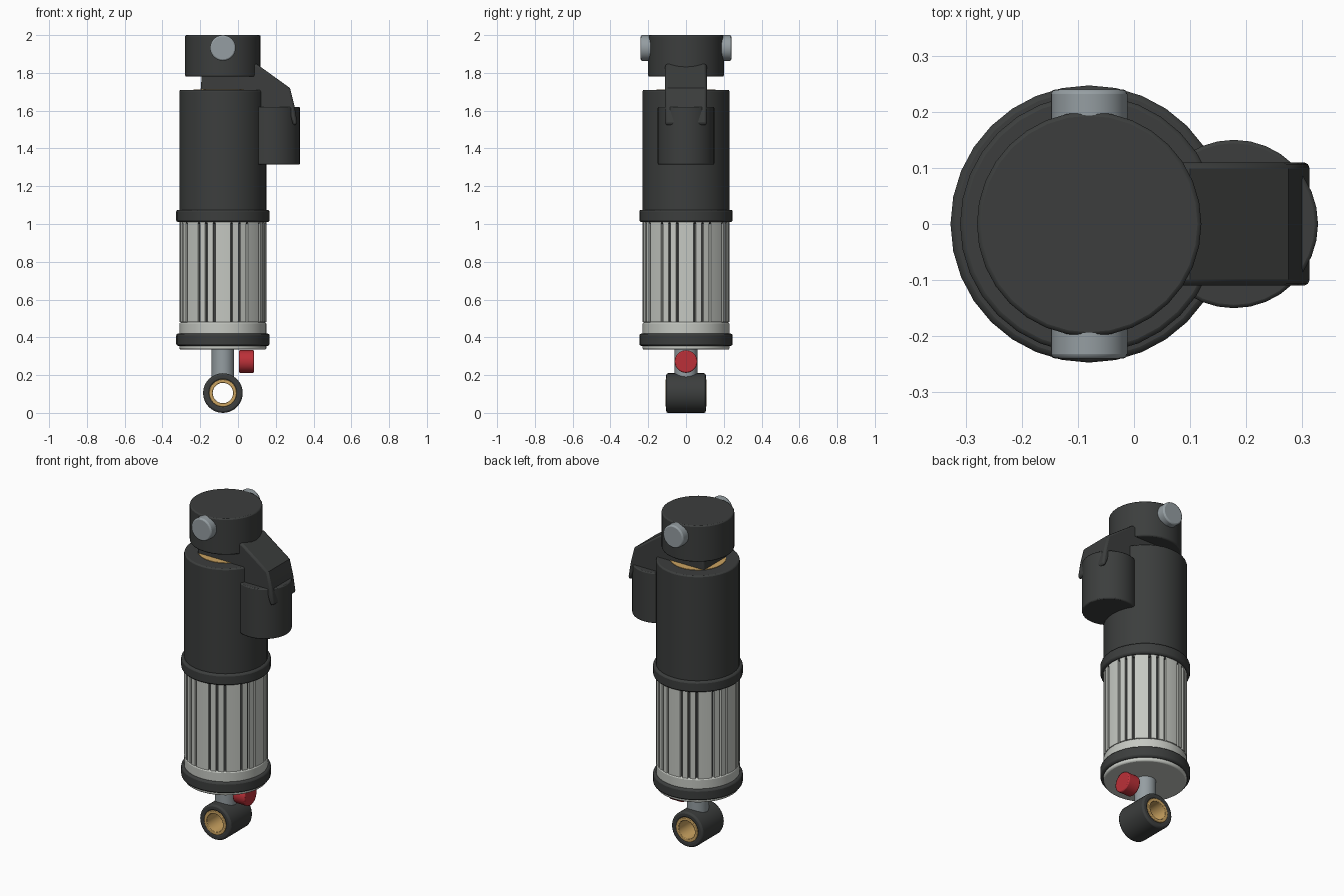
import bpy, bmesh, math
from mathutils import Matrix, Vector

if "Cube" in bpy.data.objects:
    bpy.data.objects.remove(bpy.data.objects["Cube"])

AX = -0.08  # x of the main axis


def mat(name, rgb):
    m = bpy.data.materials.new(name)
    m.diffuse_color = (*rgb, 1)
    m.use_nodes = True
    m.node_tree.nodes["Principled BSDF"].inputs["Base Color"].default_value = m.diffuse_color
    return m


DARK = mat("dark", (0.045, 0.048, 0.047))
SILVER = mat("silver", (0.56, 0.58, 0.54))
STEEL = mat("steel", (0.30, 0.34, 0.36))
RED = mat("red", (0.50, 0.03, 0.04))
GOLD = mat("gold", (0.60, 0.37, 0.12))
ROT = {"z": Matrix(), "x": Matrix.Rotation(math.pi / 2, 4, "Y"),
       "y": Matrix.Rotation(-math.pi / 2, 4, "X")}


def finish(bm, name, m, bevel=0.0):
    bmesh.ops.recalc_face_normals(bm, faces=bm.faces)
    me = bpy.data.meshes.new(name)
    bm.to_mesh(me)
    bm.free()
    ob = bpy.data.objects.new(name, me)
    bpy.context.collection.objects.link(ob)
    me.materials.append(m)
    bpy.ops.object.select_all(action="DESELECT")
    ob.select_set(True)
    bpy.context.view_layer.objects.active = ob
    bpy.ops.object.shade_smooth_by_angle(angle=math.radians(35))
    if bevel:
        b = ob.modifiers.new("bevel", "BEVEL")
        b.width, b.segments = bevel, 2
        b.limit_method, b.angle_limit = "ANGLE", math.radians(40)
    return ob


def cyl(name, r, a, b, m, at=(AX, 0, 0), axis="z", bevel=0.0, segs=32):
    """Cylinder from a to b along an axis through the point 'at'."""
    bm = bmesh.new()
    bmesh.ops.create_cone(bm, cap_ends=True, segments=segs, radius1=r, radius2=r, depth=b - a,
                          matrix=Matrix.Translation(at) @ ROT[axis]
                          @ Matrix.Translation((0, 0, (a + b) / 2)))
    return finish(bm, name, m, bevel)


def tube(name, r_out, r_in, a, b, m, at, axis, bevel=0.0, segs=32):
    bm = bmesh.new()
    mx = Matrix.Translation(at) @ ROT[axis]
    rings = []
    for i in range(segs):
        t = math.tau * i / segs
        rings.append([bm.verts.new(mx @ Vector((r * math.cos(t), r * math.sin(t), z)))
                      for r, z in ((r_out, a), (r_out, b), (r_in, b), (r_in, a))])
    for i in range(segs):
        p, q = rings[i], rings[(i + 1) % segs]
        for k in range(4):
            n = (k + 1) % 4
            bm.faces.new((p[k], q[k], q[n], p[n]))
    return finish(bm, name, m, bevel)


def prism(name, pts, direction, m, bevel=0.0):
    """Extrude a closed outline along a direction."""
    bm = bmesh.new()
    f = bm.faces.new([bm.verts.new(p) for p in pts])
    ext = bmesh.ops.extrude_face_region(bm, geom=[f])
    bmesh.ops.translate(bm, vec=direction,
                        verts=[v for v in ext["geom"] if isinstance(v, bmesh.types.BMVert)])
    return finish(bm, name, m, bevel)


# top mount with a pin on each side
cyl("top_cap", 0.2, 1.78, 2.0, DARK, bevel=0.007)
for name, a, b in (("front_pin", -0.24, -0.1), ("back_pin", 0.1, 0.24)):
    cyl(name, 0.068, a, b, STEEL, at=(AX, 0, 1.932), axis="y", bevel=0.008)

# upper can, its brass top seal, and the two collars
cyl("upper_can", 0.23, 1.0, 1.71, DARK, bevel=0.008)
cyl("top_seal", 0.155, 1.69, 1.713, GOLD)
cyl("upper_collar", 0.247, 1.01, 1.075, DARK, bevel=0.01)
cyl("lower_collar", 0.247, 0.355, 0.42, DARK, bevel=0.01)

# bridge arm from the cap over to the reservoir
arm = [(-0.2, 1.68), (-0.188, 1.84), (0.1, 1.846), (0.275, 1.72),
       (0.298, 1.63), (0.315, 1.53), (0.295, 1.52), (0.26, 1.6), (0.1, 1.6)]
prism("bridge_arm", [(x, -0.11, z) for x, z in arm], (0, 0.22, 0), DARK, bevel=0.013)

# side reservoir
cyl("reservoir", 0.15, 1.315, 1.62, DARK, at=(0.178, 0, 0), bevel=0.006)

# slotted sleeve: eight groups of three grooves over a dark core
outline = []
for g in range(8):
    base = math.radians(45 * g)
    outline.append((0.23, base))
    for off in (11.5, 22.5, 33.5):
        t = base + math.radians(off)
        outline += [(0.23, t - 0.028), (0.21, t - 0.028), (0.21, t + 0.028), (0.23, t + 0.028)]
prism("slotted_sleeve", [(AX + r * math.cos(t), r * math.sin(t), 0.48) for r, t in outline],
      (0, 0, 0.54), SILVER)
cyl("sleeve_core", 0.214, 0.47, 1.02, DARK, segs=64)
cyl("sleeve_base", 0.23, 0.335, 0.48, SILVER, bevel=0.008, segs=64)

# lower rod, adjuster knob and eyelet with bushing
cyl("lower_rod", 0.06, 0.19, 0.345, STEEL)
cyl("adjuster_knob", 0.06, 0.005, 0.085, RED, at=(0, 0, 0.272), axis="x", bevel=0.006)
eye = (AX, 0, 0.105)
tube("lower_eye", 0.105, 0.07, -0.105, 0.105, DARK, eye, "y", bevel=0.01)
tube("eye_bushing", 0.073, 0.054, -0.108, 0.108, GOLD, eye, "y", bevel=0.003)
